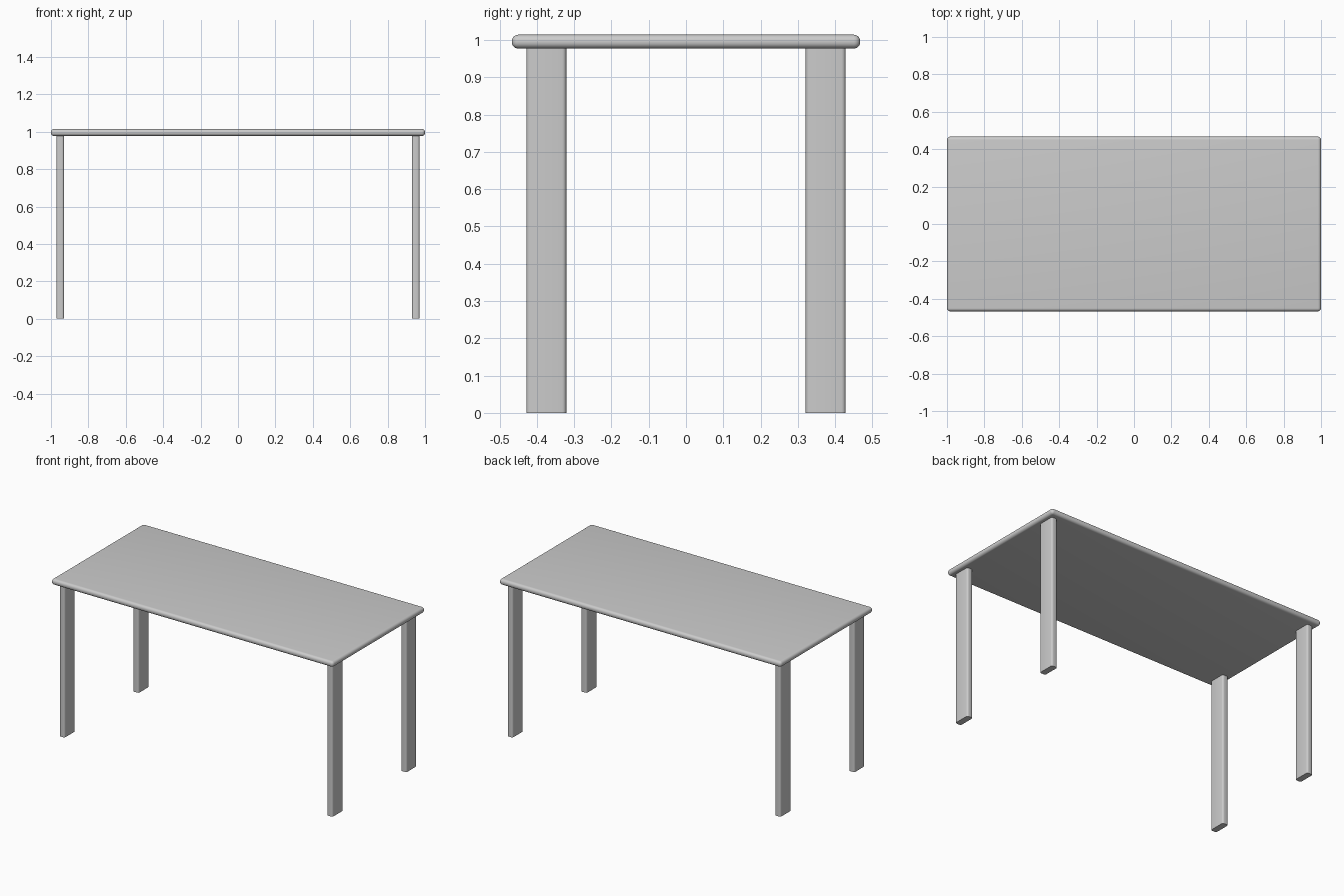
import bpy, bmesh

if "Cube" in bpy.data.objects:
    bpy.data.objects.remove(bpy.data.objects["Cube"])


def rounded_box(name, size, centre, radius, segments, vertical_only=False):
    """Box with rounded edges, either all of them or only the upright ones."""
    bm = bmesh.new()
    bmesh.ops.create_cube(bm, size=1)
    for v in bm.verts:
        v.co = [c * s for c, s in zip(v.co, size)]
    edges = [e for e in bm.edges
             if not vertical_only
             or abs(e.verts[0].co.z - e.verts[1].co.z) > 1e-4]
    bmesh.ops.bevel(bm, geom=edges, offset=radius, offset_type='OFFSET',
                    segments=segments, profile=0.5, affect='EDGES')
    mesh = bpy.data.meshes.new(name)
    bm.to_mesh(mesh)
    bm.free()
    obj = bpy.data.objects.new(name, mesh)
    obj.location = centre
    bpy.context.collection.objects.link(obj)
    bpy.context.view_layer.objects.active = obj
    obj.select_set(True)
    bpy.ops.object.shade_smooth_by_angle(angle=0.6)
    obj.select_set(False)
    return obj


top_z, under_z = 1.014, 0.977

# Table top with a nearly half-round edge
rounded_box("table_top", (2.0, 0.934, top_z - under_z),
            (0, 0, (top_z + under_z) / 2), 0.017, 6)

# Four flat legs, wide along the short side, with rounded upright edges
for x_name, sx in (("left", -1), ("right", 1)):
    for y_name, sy in (("front", -1), ("back", 1)):
        rounded_box(f"{y_name}_{x_name}_leg", (0.04, 0.107, under_z),
                    (sx * 0.95, sy * 0.3745, under_z / 2), 0.011, 4, True)
